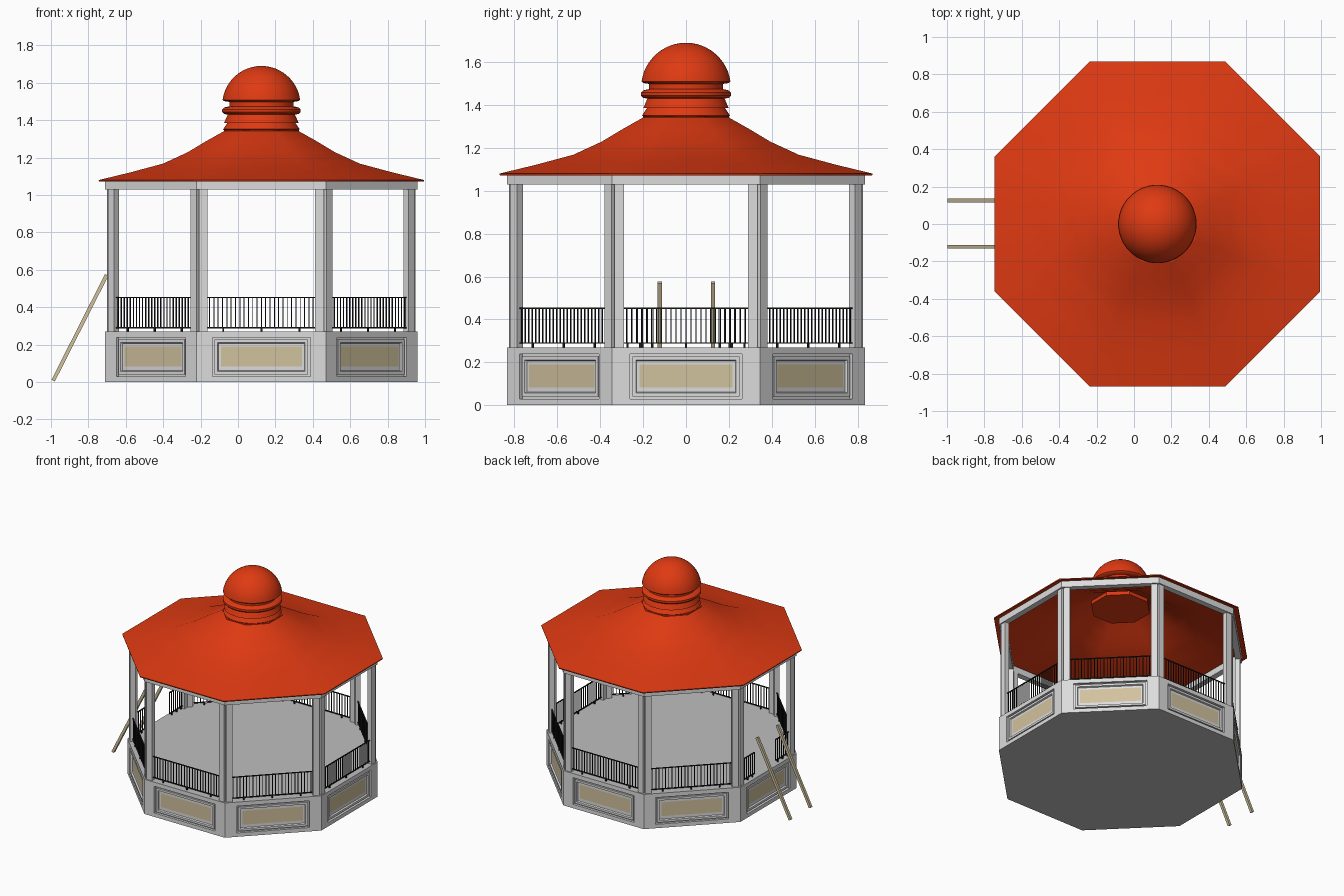
import bpy, bmesh, math
from mathutils import Matrix, Vector

if "Cube" in bpy.data.objects:
    bpy.data.objects.remove(bpy.data.objects["Cube"])

CX = 0.125                       # centre of the pavilion
T8 = math.tan(math.pi / 8)

def material(name, rgb):
    m = bpy.data.materials.new(name)
    m.diffuse_color = (*rgb, 1)
    m.use_nodes = True
    m.node_tree.nodes["Principled BSDF"].inputs["Base Color"].default_value = m.diffuse_color
    return m

WHITE = material("pale_grey_paint", (0.72, 0.72, 0.72))
FLOOR = material("floor_grey", (0.52, 0.52, 0.52))
RED = material("roof_red", (0.74, 0.042, 0.006))
TAN = material("tan_wood", (0.64, 0.54, 0.34))
BLACK = material("black_iron", (0.012, 0.012, 0.012))

def finish(bm, name, mats, smooth=None):
    bmesh.ops.remove_doubles(bm, verts=bm.verts, dist=1e-5)
    bmesh.ops.recalc_face_normals(bm, faces=bm.faces)
    me = bpy.data.meshes.new(name)
    bm.to_mesh(me)
    bm.free()
    ob = bpy.data.objects.new(name, me)
    bpy.context.collection.objects.link(ob)
    for m in mats:
        me.materials.append(m)
    if smooth:
        bpy.ops.object.select_all(action='DESELECT')
        ob.select_set(True)
        bpy.context.view_layer.objects.active = ob
        bpy.ops.object.shade_smooth_by_angle(angle=math.radians(smooth))
    return ob

def lathe(name, profile, mat, n=8, smooth=None):
    """Turn (distance, z) points; with 8 sides the distance is to the flat."""
    bm = bmesh.new()
    k = 1 / math.cos(math.pi / n) if n == 8 else 1
    rings = []
    for r, z in profile:
        if r == 0:
            rings.append([bm.verts.new((CX, 0, z))] * n)
        else:
            rings.append([bm.verts.new((CX + r * k * math.cos((i + .5) * math.tau / n),
                                        r * k * math.sin((i + .5) * math.tau / n), z))
                          for i in range(n)])
    for a, b in zip(rings, rings[1:]):
        for i in range(n):
            j = (i + 1) % n
            vs = list(dict.fromkeys((a[i], a[j], b[j], b[i])))
            bm.faces.new(vs)
    return finish(bm, name, [mat], smooth)

def side(k):
    """Local frame of wall k: x outward, y along the wall."""
    return Matrix.Translation((CX, 0, 0)) @ Matrix.Rotation(k * math.pi / 4, 4, 'Z')

def box(bm, mat, d, u, z):
    c = [(p[0] + p[1]) / 2 for p in (d, u, z)]
    s = [abs(p[1] - p[0]) for p in (d, u, z)]
    bmesh.ops.create_cube(bm, size=1,
                          matrix=mat @ Matrix.Translation(c) @ Matrix.Diagonal((*s, 1)))

# base walls: nested rectangles (half width, bottom, top, depth), tan centre panel
A = 0.835
RECTS = [(A * T8, 0, .27, 0), (.262, .03, .238, 0), (.262, .03, .238, -.018),
         (.25, .041, .227, -.018), (.25, .041, .227, -.004), (.234, .057, .211, -.004),
         (.23, .061, .207, -.016), (.216, .083, .19, -.016)]
bm = bmesh.new()
for k in range(8):
    rings = [[bm.verts.new(side(k) @ Vector((A + d, u, z)))
              for u, z in ((-w, z0), (w, z0), (w, z1), (-w, z1))] for w, z0, z1, d in RECTS]
    for a, b in zip(rings, rings[1:]):
        for i in range(4):
            bm.faces.new((a[i], a[(i + 1) % 4], b[(i + 1) % 4], b[i]))
    bm.faces.new(rings[-1]).material_index = 1
finish(bm, "base_walls", [WHITE, TAN])

# floor, underside and top beam
lathe("floor", [(0, .27), (A, .27)], FLOOR)
lathe("base_underside", [(0, 0), (A, 0)], FLOOR)
lathe("top_beam", [(.79, 1.03), (A, 1.03), (A, 1.08), (.79, 1.08), (.79, 1.03)], WHITE)

# corner posts: a slat at each end of each wall
bm = bmesh.new()
for k in range(8):
    for s in (-1, 1):
        box(bm, side(k), (.788, .825), (s * .288, s * .334), (.27, 1.03))
finish(bm, "corner_posts", [WHITE])

# railings, with an entrance gap on the left wall
bm = bmesh.new()
N = 26
for k in range(8):
    spans = [(-.3, -.13), (.13, .3)] if k == 4 else [(-.3, .3)]
    for u0, u1 in spans:
        for z in (.29, .452):
            box(bm, side(k), (.802, .81), (u0, u1), (z - .003, z + .003))
        n = max(2, round(N * (u1 - u0) / .6))
        for i in range(n + 1):
            u = u0 + (u1 - u0) * i / n
            box(bm, side(k), (.8035, .8085), (u - .0025, u + .0025), (.29, .452))
        for f in (.16, .5, .84):
            u = u0 + (u1 - u0) * f
            box(bm, side(k), (.802, .81), (u - .005, u + .005), (.27, .29))
finish(bm, "railings", [BLACK])

# roof and the octagonal drum beneath the lantern
lathe("roof", [(.868, 1.072), (.87, 1.08), (.70, 1.121), (.525, 1.168), (.395, 1.228),
               (.30, 1.285), (.19, 1.347)], RED, smooth=50)
lathe("lantern_drum", [(0, 1.315), (.2, 1.315), (.2, 1.347), (0, 1.347)], RED)

# lantern: flared collars, ring and dome
dome = [(.21 * math.cos(t), 1.48 + .21 * math.sin(t))
        for t in [math.radians(8 + 82 * i / 12) for i in range(12)]]
lathe("lantern_dome", [(0, 1.34), (.198, 1.345), (.205, 1.352), (.183, 1.385), (.2, 1.385),
                       (.18, 1.43), (.2, 1.433), (.21, 1.443), (.21, 1.458), (.2, 1.468),
                       (.172, 1.474), (.172, 1.498), (.2, 1.502)] + dome + [(0, 1.69)],
      RED, n=40, smooth=35)

# leaning ladder poles at the entrance
bm = bmesh.new()
p, q = Vector((-.988, 0, .008)), Vector((-.702, 0, .573))
v = q - p
for y in (-.122, .126):
    M = (Matrix.Translation((p + q) / 2 + Vector((0, y, 0)))
         @ Matrix.Rotation(math.atan2(v.x, v.z), 4, 'Y')
         @ Matrix.Diagonal((.02, .02, v.length, 1)))
    bmesh.ops.create_cube(bm, size=1, matrix=M)
finish(bm, "ladder_poles", [TAN])
